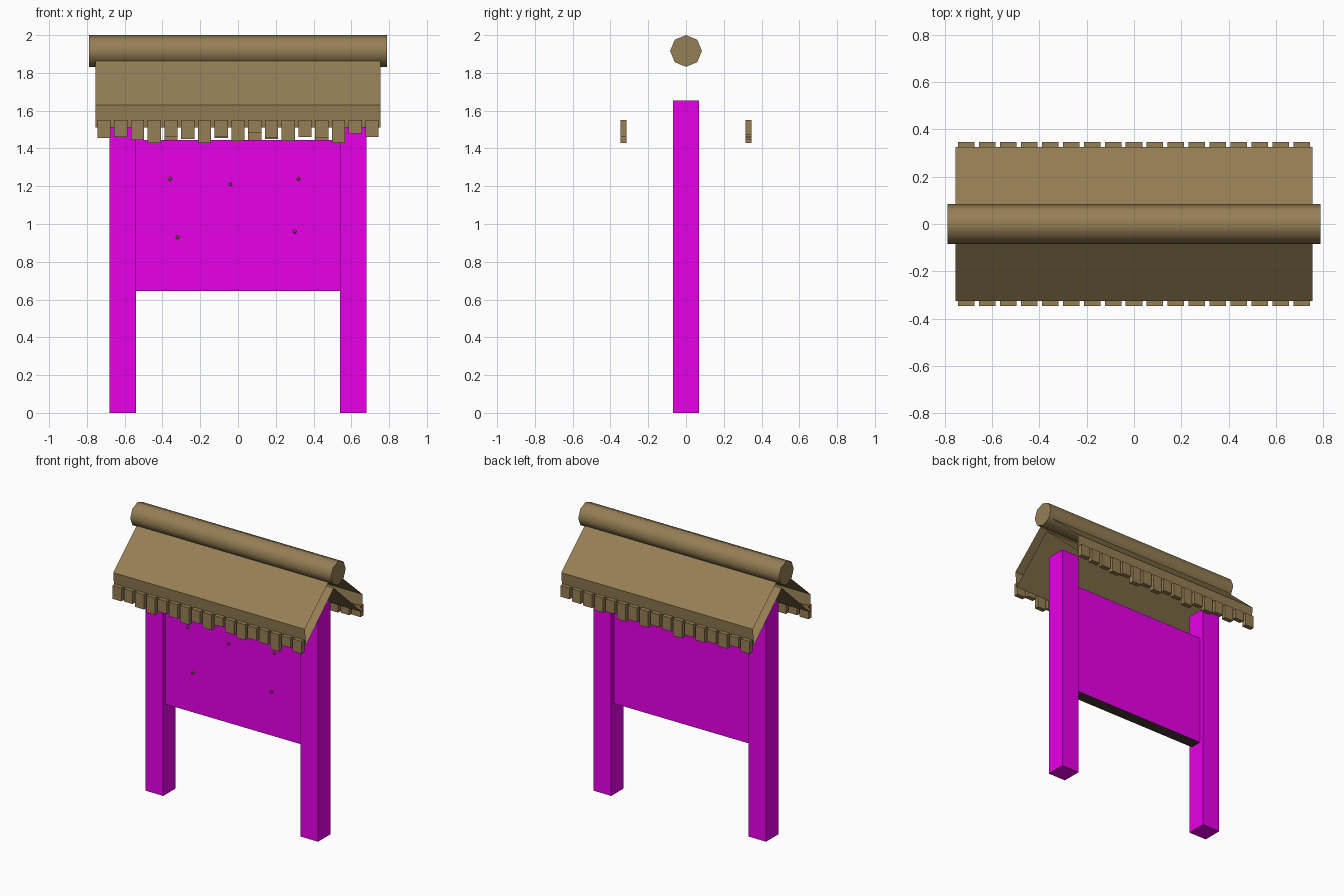
import bpy, bmesh, math

if "Cube" in bpy.data.objects:
    bpy.data.objects.remove(bpy.data.objects["Cube"])


def material(name, rgb):
    m = bpy.data.materials.new(name)
    m.diffuse_color = (*rgb, 1)
    m.use_nodes = True
    m.node_tree.nodes["Principled BSDF"].inputs["Base Color"].default_value = m.diffuse_color
    return m


MAGENTA = material("magenta_paint", (0.8, 0.0, 0.8))
BROWN = material("thatch_brown", (0.30, 0.21, 0.09))
DARK = material("dark_wood", (0.06, 0.04, 0.03))


def add_object(name, bm, *mats):
    mesh = bpy.data.meshes.new(name)
    bmesh.ops.recalc_face_normals(bm, faces=bm.faces)
    bm.to_mesh(mesh)
    bm.free()
    for m in mats:
        mesh.materials.append(m)
    ob = bpy.data.objects.new(name, mesh)
    bpy.context.collection.objects.link(ob)
    return ob


def add_box(bm, x0, x1, y0, y1, z0, z1):
    verts = bmesh.ops.create_cube(bm, size=1)["verts"]
    for v in verts:
        v.co = (x1 if v.co.x > 0 else x0,
                y1 if v.co.y > 0 else y0,
                z1 if v.co.z > 0 else z0)


# Two square posts
for side, name in ((-1, "left_post"), (1, "right_post")):
    bm = bmesh.new()
    add_box(bm, side * 0.61 - 0.07, side * 0.61 + 0.07, -0.07, 0.07, 0, 1.655)
    add_object(name, bm, MAGENTA)

# Notice board with dark top and bottom edges
bm = bmesh.new()
add_box(bm, -0.54, 0.54, -0.047, 0.037, 0.645, 1.445)
bm.normal_update()
for f in bm.faces:
    f.material_index = 1 if abs(f.normal.z) > 0.5 else 0
add_object("notice_board", bm, MAGENTA, DARK)

# Nail heads on the front of the board
bm = bmesh.new()
for x, z in ((-0.36, 1.24), (-0.04, 1.21), (0.32, 1.24), (-0.32, 0.93), (0.30, 0.96)):
    verts = bmesh.ops.create_uvsphere(bm, u_segments=8, v_segments=5, radius=0.01)["verts"]
    bmesh.ops.translate(bm, verts=verts, vec=(x, -0.05, z))
add_object("nail_heads", bm, BROWN)

# Gabled roof: chevron profile swept along x, ends left open
profile = [(0, 1.92), (-0.325, 1.63), (-0.315, 1.51), (0, 1.80), (0.315, 1.51), (0.325, 1.63)]
bm = bmesh.new()
ends = [[bm.verts.new((x, y, z)) for y, z in profile] for x in (-0.755, 0.755)]
for i in range(len(profile)):
    j = (i + 1) % len(profile)
    bm.faces.new((ends[0][i], ends[0][j], ends[1][j], ends[1][i]))
add_object("roof", bm, BROWN)

# Eave fringes: hanging slats of uneven length
front = [1.455, 1.46, 1.445, 1.43, 1.46, 1.45, 1.43, 1.46, 1.44,
         1.485, 1.455, 1.44, 1.46, 1.455, 1.43, 1.48, 1.46]
back = [1.46, 1.48, 1.45, 1.46, 1.445, 1.46, 1.43, 1.455, 1.46,
        1.435, 1.45, 1.43, 1.46, 1.445, 1.455, 1.46, 1.47]
for name, side, bottoms in (("front_fringe", -1, front), ("back_fringe", 1, back)):
    bm = bmesh.new()
    for i, z in enumerate(bottoms):
        x = -0.71 + i * 0.08875
        y = side * 0.331
        add_box(bm, x - 0.035, x + 0.035, y - 0.017, y + 0.017, z, 1.55)
    add_object(name, bm, BROWN)

# Octagonal ridge log
bpy.ops.mesh.primitive_cylinder_add(vertices=8, radius=0.084, depth=1.58,
                                    location=(0, 0, 1.916),
                                    rotation=(0, math.pi / 2, 0))
log = bpy.context.object
log.name = "ridge_log"
log.data.materials.append(BROWN)
bpy.ops.object.shade_smooth_by_angle(angle=math.radians(60))
